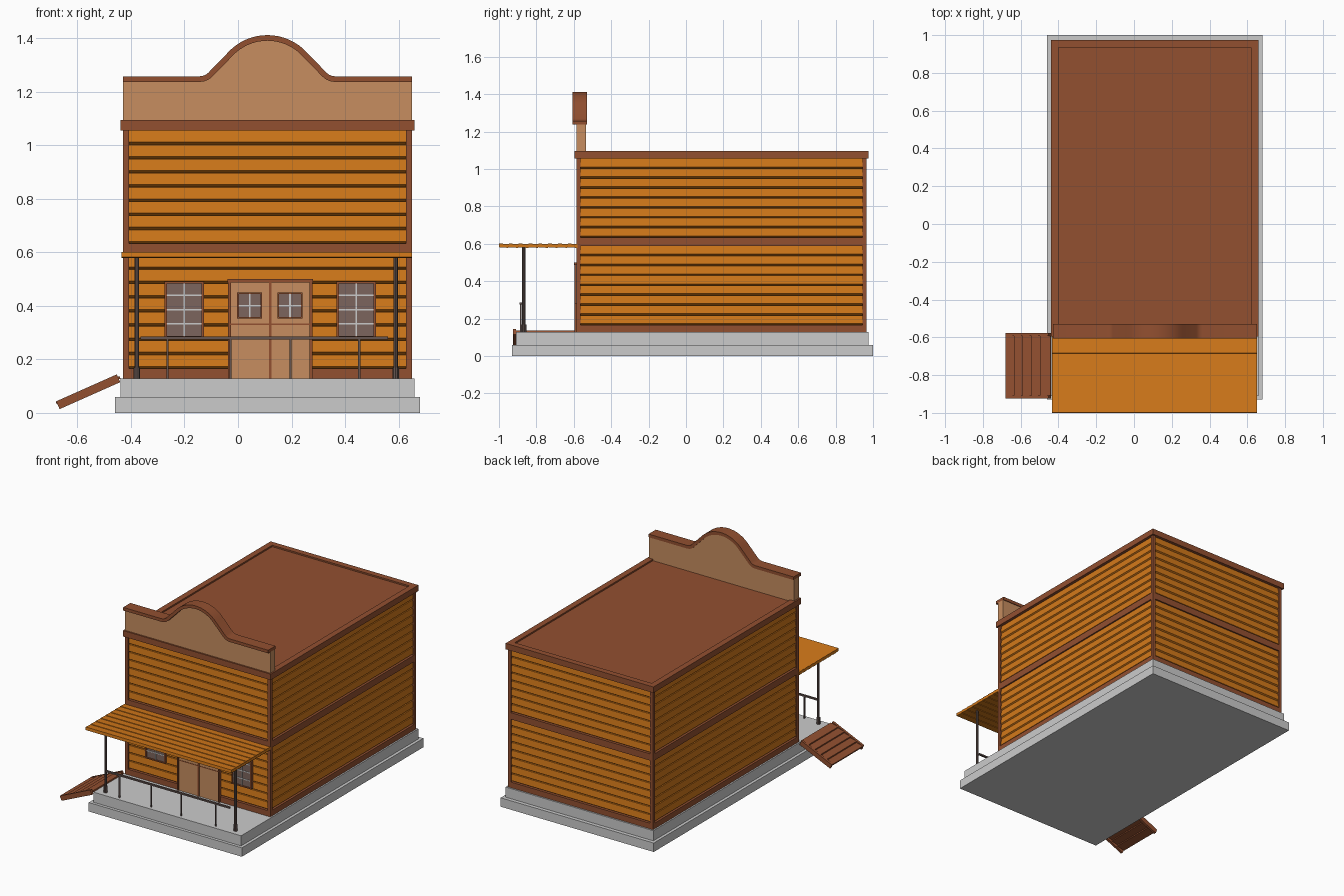
import bpy, bmesh, math
from mathutils import Vector

if "Cube" in bpy.data.objects:
    bpy.data.objects.remove(bpy.data.objects["Cube"])


def material(name, r, g, b):
    m = bpy.data.materials.new(name)
    m.diffuse_color = (r, g, b, 1)
    m.use_nodes = True
    m.node_tree.nodes["Principled BSDF"].inputs["Base Color"].default_value = m.diffuse_color
    return m


ORANGE = material("orange_wood", 0.65, 0.19, 0.01)
BROWN = material("brown_trim", 0.29, 0.08, 0.03)
TAN = material("tan_wood", 0.57, 0.27, 0.115)
GLASS = material("dusty_glass", 0.2, 0.13, 0.11)
POST = material("dark_post", 0.13, 0.09, 0.08)


def finish(name, bm, mat=None):
    bmesh.ops.recalc_face_normals(bm, faces=bm.faces)
    me = bpy.data.meshes.new(name)
    bm.to_mesh(me)
    bm.free()
    ob = bpy.data.objects.new(name, me)
    bpy.context.collection.objects.link(ob)
    if mat:
        me.materials.append(mat)
    return ob


def box(name, x0, x1, y0, y1, z0, z1, mat=None, tilt=None):
    """Box from its bounds; tilt = (axis, radians) turns it about its centre."""
    bm = bmesh.new()
    bmesh.ops.create_cube(bm, size=1)
    bmesh.ops.scale(bm, vec=(x1 - x0, y1 - y0, z1 - z0), verts=bm.verts)
    ob = finish(name, bm, mat)
    ob.location = ((x0 + x1) / 2, (y0 + y1) / 2, (z0 + z1) / 2)
    if tilt:
        setattr(ob.rotation_euler, tilt[0], tilt[1])
    return ob


def slab(name, outline, y0, y1, mat):
    """Extrude an x-z outline along y."""
    bm = bmesh.new()
    f = bm.faces.new([bm.verts.new((x, y0, z)) for x, z in outline])
    ext = bmesh.ops.extrude_face_region(bm, geom=[f])
    bmesh.ops.translate(bm, vec=(0, y1 - y0, 0),
                        verts=[v for v in ext["geom"] if isinstance(v, bmesh.types.BMVert)])
    return finish(name, bm, mat)


X0, X1, Y0, Y1 = -0.43, 0.65, -0.585, 0.965   # outer wall rectangle


def ring(name, profile, mat, closed=True):
    """Sweep (outset, z) profile points round the wall rectangle."""
    bm = bmesh.new()
    loops = [[bm.verts.new(p) for p in ((X0 - o, Y0 - o, z), (X1 + o, Y0 - o, z),
                                        (X1 + o, Y1 + o, z), (X0 - o, Y1 + o, z))]
             for o, z in profile]
    n = len(loops)
    for i in range(n if closed else n - 1):
        a, b = loops[i], loops[(i + 1) % n]
        for k in range(4):
            j = (k + 1) % 4
            bm.faces.new((a[k], a[j], b[j], b[k]))
    return finish(name, bm, mat)


def band(name, inner, outer, z0, z1):
    ring(name, [(inner, z0), (outer, z0), (outer, z1), (inner, z1)], BROWN)


def siding(name, z0, z1, count):
    step = (z1 - z0) / count
    pts = []
    for i in range(count):
        z = z0 + i * step
        pts += [(-0.02, z), (-0.006, z + 0.009), (-0.01, z + step - 0.001)]
    ring(name, [(-0.06, z0)] + pts + [(-0.06, z1)], ORANGE)


# Stone base
box("base_lower", -0.46, 0.68, -0.93, 1.0, 0, 0.06)
box("base_upper", -0.44, 0.66, -0.91, 0.975, 0.06, 0.128)

# Walls, trim and roof
siding("lower_siding", 0.165, 0.59, 8)
siding("upper_siding", 0.632, 1.056, 8)
band("bottom_trim", -0.04, 0, 0.128, 0.166)
band("middle_trim", -0.04, 0, 0.588, 0.633)
band("top_trim", -0.03, 0.01, 1.055, 1.095)
for sx, xa, xb in (("left", X0, X0 + 0.022), ("right", X1 - 0.022, X1)):
    for sy, ya, yb in (("front", Y0, Y0 + 0.022), ("back", Y1 - 0.022, Y1)):
        box(f"{sy}_{sx}_corner_post", xa, xb, ya, yb, 0.128, 1.06, BROWN)
box("roof", X0 + 0.01, X1 - 0.01, Y0 + 0.01, Y1 - 0.01, 1.06, 1.085, BROWN)

# False front: flat shoulders, fillets and a round arch
CX, R, F = 0.11, 0.2, 0.045
half = [(0.54, 1.258), (0.253, 1.258)]
half += [(0.253 - F * math.sin(a), 1.258 + F * (1 - math.cos(a)))
         for a in (math.radians(d) for d in (15, 30, 45))]
half += [(R * math.cos(a), 1.212 + R * math.sin(a))
         for a in (math.radians(d) for d in range(42, 91, 6))]
top = [Vector((CX - x, z)) for x, z in half] + [Vector((CX + x, z)) for x, z in half[-2::-1]]
under = []
for i, p in enumerate(top):
    t = (top[min(i + 1, len(top) - 1)] - top[max(i - 1, 0)]).normalized()
    under.append(p + Vector((t.y, -t.x)) * 0.021)
slab("false_front_panel", [(X0, 1.06), *[(p.x, p.y) for p in under], (X1, 1.06)],
     -0.585, -0.535, TAN)
cap = slab("false_front_cap", [*top, *reversed(under)], -0.607, -0.53, BROWN)
bpy.context.view_layer.objects.active = cap
cap.select_set(True)
bpy.ops.object.shade_smooth_by_angle(angle=math.radians(30))
cap.select_set(False)

# Awning of overlapping planks
N = 8
for i in range(N):
    w = 0.42 / N
    y = -1.0 + i * w
    box(f"awning_plank_{i + 1}", -0.435, 0.65, y, y + w, 0.58, 0.6, ORANGE,
        ("x", math.radians(-4)))


def rod(name, x, y, z0, z1, r):
    bm = bmesh.new()
    bmesh.ops.create_cone(bm, cap_ends=True, segments=10, radius1=r, radius2=r, depth=z1 - z0)
    ob = finish(name, bm, POST)
    ob.location = (x, y, (z0 + z1) / 2)


# Porch posts and railing
for side, x in (("left", -0.378), ("right", 0.589)):
    rod(f"{side}_porch_post", x, -0.867, 0.128, 0.585, 0.009)
    rod(f"{side}_porch_post_foot", x, -0.867, 0.128, 0.17, 0.013)
for i, x in enumerate((-0.263, -0.028, 0.196, 0.453)):
    box(f"railing_post_{i + 1}", x - 0.004, x + 0.004, -0.887, -0.879, 0.128, 0.28, POST)
box("handrail", -0.365, 0.56, -0.89, -0.877, 0.275, 0.285, POST)


def window(name, x0, x1, z0, z1, cols, rows, y, f):
    """Framed pane with glazing bars, front at y."""
    box(name + "_glass", x0, x1, y + 0.006, y + 0.03, z0, z1, GLASS)
    for part, a, b, c, d in (("left", x0, x0 + f, z0, z1), ("right", x1 - f, x1, z0, z1),
                             ("bottom", x0 + f, x1 - f, z0, z0 + f),
                             ("top", x0 + f, x1 - f, z1 - f, z1)):
        box(f"{name}_frame_{part}", a, b, y, y + 0.03, c, d, BROWN)
    for i in range(1, cols):
        x = x0 + (x1 - x0) * i / cols
        box(f"{name}_upright_bar_{i}", x - 0.003, x + 0.003, y + 0.003, y + 0.02, z0 + f, z1 - f)
    for i in range(1, rows):
        z = z0 + (z1 - z0) * i / rows
        box(f"{name}_cross_bar_{i}", x0 + f, x1 - f, y + 0.003, y + 0.02, z - 0.003, z + 0.003)


window("left_window", -0.274, -0.128, 0.28, 0.492, 2, 4, -0.595, 0.008)
window("right_window", 0.369, 0.515, 0.28, 0.492, 2, 4, -0.595, 0.008)

# Double door with frame
box("door_frame_left", -0.037, -0.027, -0.597, -0.565, 0.128, 0.49, BROWN)
box("door_frame_right", 0.268, 0.278, -0.597, -0.565, 0.128, 0.49, BROWN)
box("door_frame_top", -0.04, 0.281, -0.599, -0.565, 0.488, 0.5, BROWN)
box("door_middle_strip", 0.115, 0.125, -0.595, -0.57, 0.128, 0.488, BROWN)
for side, a, b, wx in (("left", -0.027, 0.115, -0.003), ("right", 0.125, 0.268, 0.148)):
    box(f"{side}_door", a, b, -0.59, -0.565, 0.128, 0.488, TAN)
    box(f"{side}_door_rail", a, b, -0.592, -0.57, 0.329, 0.334, BROWN)
    window(f"{side}_door_window", wx, wx + 0.093, 0.352, 0.45, 2, 2, -0.597, 0.006)

# Side ramp: two sloping rails with lapped boards
SLOPE = math.atan2(0.1, 0.225)
mx, mz, L = -0.56, 0.079, 0.248
for side, y in (("front", -0.92), ("back", -0.59)):
    box(f"ramp_{side}_rail", mx - L / 2, mx + L / 2, y - 0.004, y + 0.012, mz - 0.016, mz + 0.016,
        BROWN, ("y", -SLOPE))
for i in range(5):
    s = (i - 2) * 0.05
    x, z = mx + s * math.cos(SLOPE), mz + s * math.sin(SLOPE)
    box(f"ramp_board_{i + 1}", x - 0.029, x + 0.029, -0.908, -0.594, z + 0.001, z + 0.011,
        BROWN, ("y", -SLOPE + 0.2))
